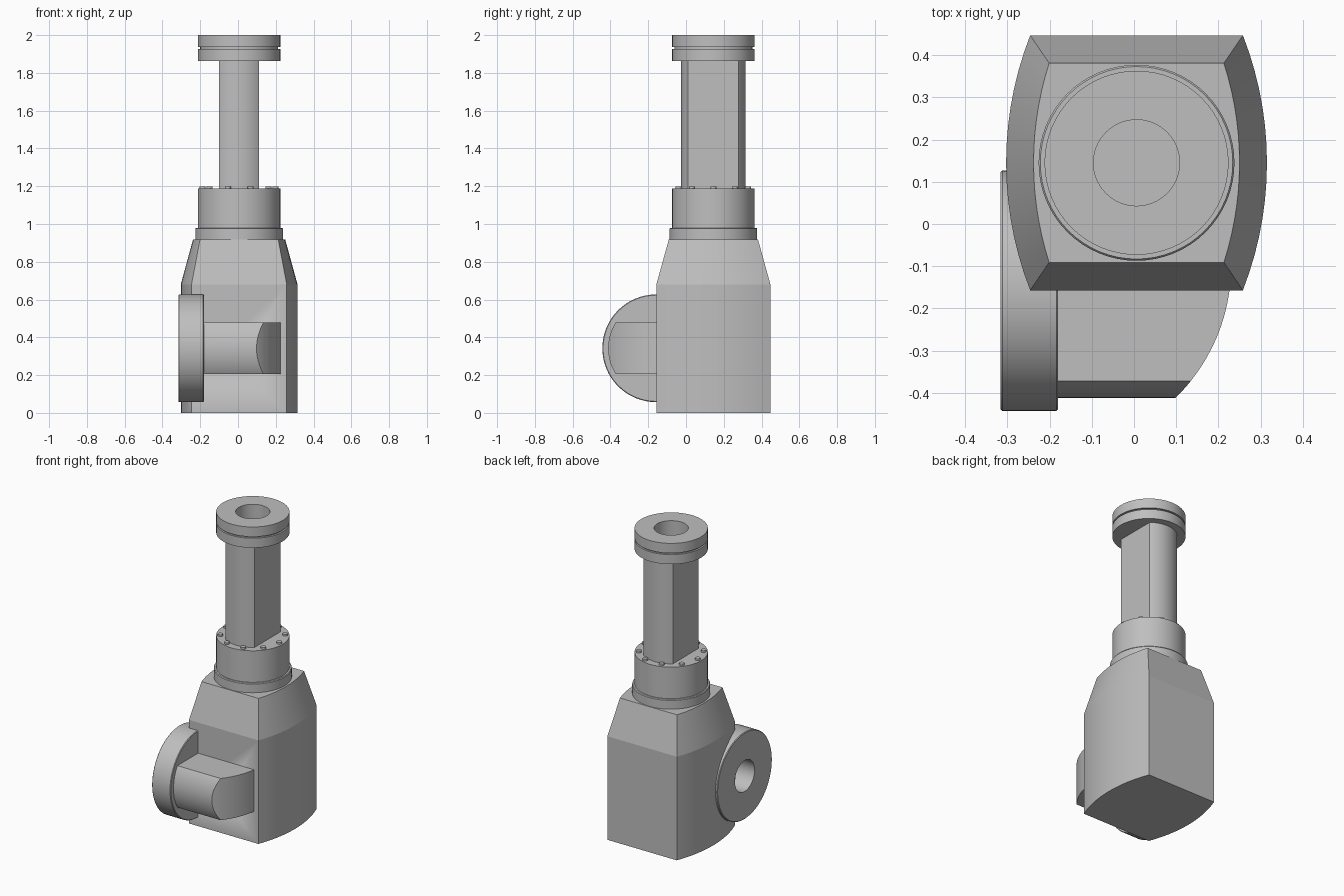
import bpy, bmesh, math
from mathutils import Matrix, Vector

if "Cube" in bpy.data.objects:
    bpy.data.objects.remove(bpy.data.objects["Cube"])

CX, CY = 0.006, 0.145            # vertical axis of the tower
PY, PZ = -0.158, 0.342           # axis of the side port
BORE = 0.102

grey = bpy.data.materials.new("machine_grey")
grey.diffuse_color = (0.52, 0.52, 0.52, 1)
grey.use_nodes = True
grey.node_tree.nodes["Principled BSDF"].inputs["Base Color"].default_value = grey.diffuse_color
TO_X = Matrix.Rotation(math.radians(90), 4, 'Y')


def finish(name, bm, angle=12):
    bmesh.ops.remove_doubles(bm, verts=bm.verts, dist=1e-5)
    bmesh.ops.recalc_face_normals(bm, faces=bm.faces)
    me = bpy.data.meshes.new(name)
    bm.to_mesh(me)
    bm.free()
    me.materials.append(grey)
    ob = bpy.data.objects.new(name, me)
    bpy.context.collection.objects.link(ob)
    bpy.ops.object.select_all(action='DESELECT')
    ob.select_set(True)
    bpy.context.view_layer.objects.active = ob
    bpy.ops.object.shade_smooth_by_angle(angle=math.radians(angle))
    return ob


def loft(name, rings, angle=12):
    """Join equal-length point rings and cap both ends."""
    bm = bmesh.new()
    vs = [[bm.verts.new(p) for p in r] for r in rings]
    n = len(vs[0])
    for a, b in zip(vs, vs[1:]):
        for i in range(n):
            j = (i + 1) % n
            bm.faces.new((a[i], a[j], b[j], b[i]))
    bm.faces.new(vs[0][::-1])
    bm.faces.new(vs[-1])
    return finish(name, bm, angle)


def lathe(name, profile, matrix, closed=False, n=64):
    """Spin an (r, z) profile; closed profiles make a ring."""
    bm = bmesh.new()
    rows = [[bm.verts.new(matrix @ Vector((r * math.cos(2 * math.pi * i / n),
                                           r * math.sin(2 * math.pi * i / n), z)))
             for i in range(n)] for r, z in profile]
    pairs = list(zip(rows, rows[1:])) + ([(rows[-1], rows[0])] if closed else [])
    for a, b in pairs:
        for i in range(n):
            j = (i + 1) % n
            bm.faces.new((a[i], a[j], b[j], b[i]))
    if not closed:
        bm.faces.new(rows[0][::-1])
        bm.faces.new(rows[-1])
    return finish(name, bm, 25)


def bore(ob, cutter):
    m = ob.modifiers.new("bore", 'BOOLEAN')
    m.operation, m.solver, m.object = 'DIFFERENCE', 'EXACT', cutter
    bpy.context.view_layer.objects.active = ob
    bpy.ops.object.modifier_apply(modifier=m.name)


def bulged(hx, hy, bulge, z, n=14):
    """Flat front and back, sides bowed outwards."""
    pts = []
    radius = (hy * hy + bulge * bulge) / (2 * bulge)
    half = math.asin(hy / radius)
    for s in (1, -1):
        for i in range(n + 1):
            a = half * (2 * i / n - 1)
            x = hx + bulge - radius * (1 - math.cos(a))
            pts.append((CX + s * x, CY + s * radius * math.sin(a), z))
    return pts


# body: bowed block with a tapered shoulder
body = loft("body", [bulged(0.252, 0.302, 0.057, 0), bulged(0.252, 0.302, 0.057, 0.68),
                     bulged(0.207, 0.236, 0.037, 0.918)], 9)

# stem: round column with two flats
half = math.acos(0.106 / 0.171)
arc = [half + (math.pi - 2 * half) * i / 16 for i in range(17)]
section = [(0.171 * math.cos(a + s), 0.171 * math.sin(a + s))
           for s in (0, math.pi) for a in arc]
stem = loft("stem", [[(CX + x, CY + y, z) for x, y in section] for z in (1.17, 1.87)])

# side pipe: flattened round section with a curved, cut-off end
first = math.asin(0.137 / 0.254)
levels = [(PY - 0.254 * math.cos(first * i / 12), 0.254 * math.sin(first * i / 12))
          for i in range(13)]
y0 = levels[-1][0]
levels += [(y0 + (-0.11 - y0) * i / 10, 0.137) for i in range(1, 11)]
rings = []
for y, h in levels:
    h = max(h, 0.0005)
    xe = -0.205 + math.sqrt(0.435 ** 2 - (y + 0.1) ** 2)
    rings.append([(-0.2, y, PZ + h), (-0.2, y, PZ - h), (xe, y, PZ - h), (xe, y, PZ + h)])
pipe = loft("side_pipe", rings)

# bores through the port and the stem
side_cut = lathe("side_cutter", [(BORE, -0.5), (BORE, 0.0)], Matrix.Translation((0, PY, PZ)) @ TO_X)
top_cut = lathe("top_cutter", [(BORE, 1.5), (BORE, 2.2)], Matrix.Translation((CX, CY, 0)))
bore(body, side_cut)
bore(pipe, side_cut)
bore(stem, top_cut)
for c in (side_cut, top_cut):
    bpy.data.objects.remove(c)

# collar and bonnet on the body
axis = Matrix.Translation((CX, CY, 0))
lathe("collar", [(0.232, 0.9), (0.232, 0.975), (0.228, 0.98)], axis)
lathe("bonnet", [(0.218, 0.97), (0.218, 1.187)], axis)

# bonnet bolts
for k in range(10):
    a = 2 * math.pi * k / 10
    lathe("bonnet_bolt", [(0.016, 1.18), (0.016, 1.199)],
          Matrix.Translation((CX + 0.193 * math.cos(a), CY + 0.193 * math.sin(a), 0)), n=16)

# top flange with a narrow groove
lathe("top_flange", [(BORE, 1.863), (0.218, 1.863), (0.218, 1.926), (0.206, 1.926),
                     (0.206, 1.936), (0.218, 1.936), (0.218, 2.0), (BORE, 2.0)], axis, True)

# side flange with softened rims
lathe("side_flange", [(BORE, -0.316), (0.281, -0.316), (0.285, -0.312), (0.285, -0.184),
                      (0.281, -0.18), (BORE, -0.18)],
      Matrix.Translation((0, PY, PZ)) @ TO_X, True)
